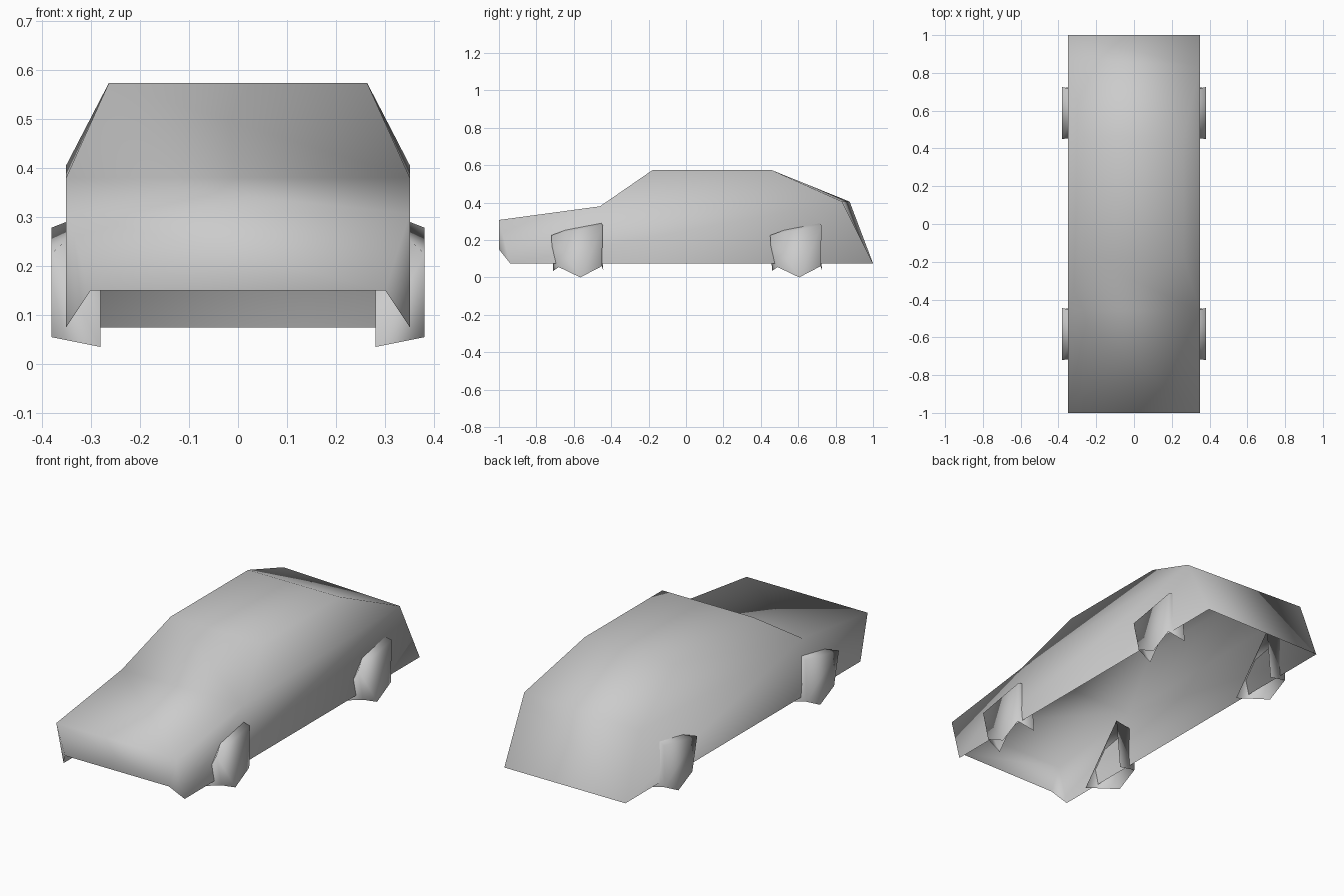
import bpy
import bmesh
from mathutils import Vector

old = bpy.data.objects.get("Cube")
if old:
    bpy.data.objects.remove(old, do_unlink=True)

GREY = (0.6, 0.6, 0.6, 1.0)
paint = bpy.data.materials.new("plain_grey")
paint.use_nodes = True
paint.diffuse_color = GREY
paint.node_tree.nodes["Principled BSDF"].inputs["Base Color"].default_value = GREY


def build(name, points, faces):
    """Open smooth shell from named corner points, normals facing outwards."""
    bm = bmesh.new()
    verts = {key: bm.verts.new(co) for key, co in points.items()}
    for face in faces:
        bm.faces.new([verts[key] for key in face])
    bmesh.ops.recalc_face_normals(bm, faces=bm.faces)
    middle = sum((v.co for v in bm.verts), Vector()) / len(bm.verts)
    outward = sum(f.normal.dot(f.calc_center_median() - middle) * f.calc_area()
                  for f in bm.faces)
    if outward < 0:
        bmesh.ops.reverse_faces(bm, faces=bm.faces)
    for f in bm.faces:
        f.smooth = True
    mesh = bpy.data.meshes.new(name)
    bm.to_mesh(mesh)
    bm.free()
    mesh.materials.append(paint)
    obj = bpy.data.objects.new(name, mesh)
    bpy.context.scene.collection.objects.link(obj)
    return obj


# Body: one side's corners (half width, y, z), mirrored to the other side
corners = {
    "lip": (0.30, -1.0, 0.15),
    "nose": (0.35, -1.0, 0.307),
    "cowl": (0.35, -0.46, 0.38),
    "roof_front": (0.263, -0.18, 0.573),
    "roof_rear": (0.263, 0.46, 0.573),
    "tail": (0.35, 0.835, 0.405),
    "rear_sill": (0.35, 1.0, 0.075),
    "front_sill": (0.35, -0.94, 0.075),
}
points, faces = {}, []
for side in (1, -1):
    for key, (x, y, z) in corners.items():
        points[key, side] = (side * x, y, z)
    # Side panel, side window and the small front corner
    for loop in (("nose", "cowl", "tail", "rear_sill", "front_sill"),
                 ("cowl", "roof_front", "roof_rear", "tail"),
                 ("nose", "front_sill", "lip")):
        faces.append([(key, side) for key in loop])
points["tail", -1] = (-0.35, 0.875, 0.405)

# Panels across the car, from the front lip to the rear sill; underside is open
strip = list(corners)[:-1]
for a, b in zip(strip, strip[1:]):
    faces.append([(a, 1), (b, 1), (b, -1), (a, -1)])
build("body", points, faces)

# Wheels: outer cap with twisted tread panels, open below and inside
OUT, IN = 0.38, 0.28
wheel = {
    "cap_front_low": (OUT, -0.10, 0.055),
    "cap_front_top": (OUT, -0.14, 0.225),
    "cap_rear_top": (OUT, 0.135, 0.278),
    "cap_rear_low": (OUT, 0.13, 0.06),
    "cap_bottom": (OUT, 0.015, 0.0),
    "inner_front": (IN, -0.13, 0.035),
    "inner_top": (IN, 0.11, 0.317),
    "inner_rear": (IN, 0.138, 0.037),
}
wheel_faces = [
    list(wheel)[:5],
    ("inner_front", "cap_front_low", "cap_front_top"),
    ("inner_front", "cap_front_top", "inner_top"),
    ("cap_front_top", "cap_rear_top", "inner_top"),
    ("inner_top", "cap_rear_top", "cap_rear_low", "inner_rear"),
]
for end, centre in (("front", -0.58), ("rear", 0.59)):
    for name, side in (("left", 1), ("right", -1)):
        placed = {key: (side * x, y + centre, z) for key, (x, y, z) in wheel.items()}
        build(f"{end}_{name}_wheel", placed, wheel_faces)
